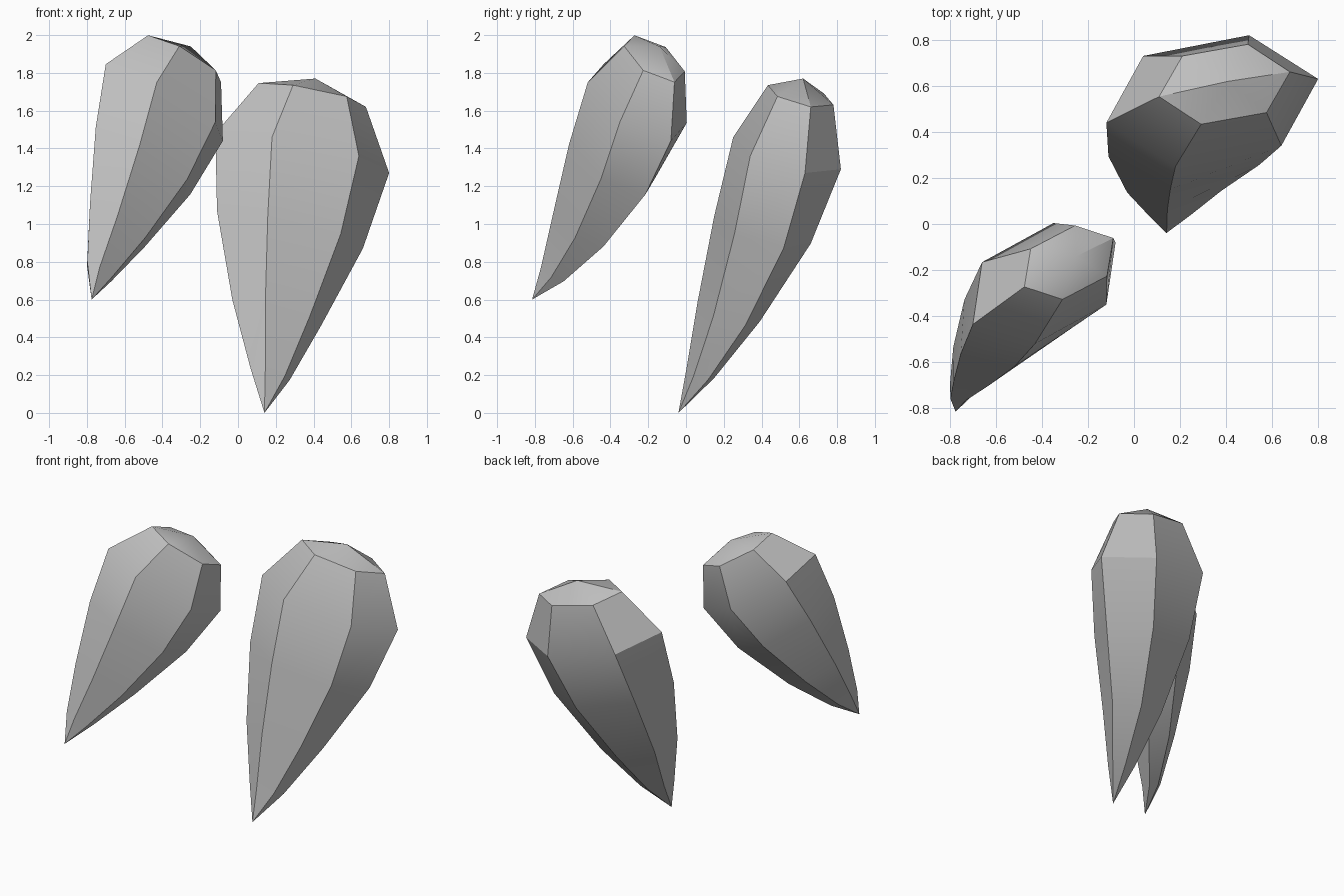
import bpy, bmesh
from math import radians
from mathutils import Matrix, Vector

cube = bpy.data.objects.get("Cube")
if cube:
    bpy.data.objects.remove(cube, do_unlink=True)

# Single stone colour
stone = bpy.data.materials.new("grey_stone")
stone.use_nodes = True
colour = (0.52, 0.52, 0.52, 1)
stone.diffuse_color = colour
stone.node_tree.nodes["Principled BSDF"].inputs["Base Color"].default_value = colour

# Ring sizes and twists from just above the tip up to the crown
SCALES = (0.24, 0.54, 0.86, 1.0, 0.615)
TWISTS = (10, 9, 4.5, 0, -1)


def build_shard(name, tip, apex, centres, spokes):
    """Loft a centrally symmetric hexagon along a bent path, closed by two fans."""
    bm = bmesh.new()
    tip, apex = Vector(tip), Vector(apex)
    half = [Vector(s) for s in spokes]
    hexagon = half + [-s for s in half]
    rings = []
    for centre, scale, twist in zip(centres, SCALES, TWISTS):
        turn = Matrix.Rotation(radians(twist), 3, apex - tip)
        rings.append([bm.verts.new(Vector(centre) + turn @ s * scale) for s in hexagon])
    bottom, top = bm.verts.new(tip), bm.verts.new(apex)
    for i in range(6):
        j = (i + 1) % 6
        bm.faces.new((bottom, rings[0][j], rings[0][i]))
        bm.faces.new((top, rings[-1][i], rings[-1][j]))
        for low, high in zip(rings, rings[1:]):
            bm.faces.new((low[i], low[j], high[j], high[i]))
    bmesh.ops.recalc_face_normals(bm, faces=bm.faces)

    mesh = bpy.data.meshes.new(name)
    bm.to_mesh(mesh)
    bm.free()
    mesh.materials.append(stone)
    shard = bpy.data.objects.new(name, mesh)
    bpy.context.collection.objects.link(shard)

    # Smooth along the length, crisp facet edges
    bpy.ops.object.select_all(action="DESELECT")
    shard.select_set(True)
    bpy.context.view_layer.objects.active = shard
    bpy.ops.object.shade_smooth_by_angle(angle=radians(30))


# Large shard, standing on its tip
build_shard(
    "large_shard",
    tip=(0.14, -0.04, 0), apex=(0.41, 0.62, 1.77),
    centres=[(0.17, 0.075, 0.205), (0.205, 0.225, 0.53), (0.275, 0.405, 0.97),
             (0.34, 0.535, 1.375), (0.393, 0.607, 1.683)],
    spokes=[(-0.16, -0.285, 0.085), (0.3, -0.195, -0.015), (0.46, 0.095, -0.105)])

# Small shard, raised and leaning more
build_shard(
    "small_shard",
    tip=(-0.775, -0.815, 0.6), apex=(-0.25, -0.14, 1.94),
    centres=[(-0.734, -0.703, 0.748), (-0.638, -0.56, 0.995), (-0.503, -0.39, 1.335),
             (-0.39, -0.258, 1.643), (-0.283, -0.167, 1.875)],
    spokes=[(-0.04, -0.262, 0.107), (0.27, -0.092, -0.103), (0.31, 0.178, -0.203)])
